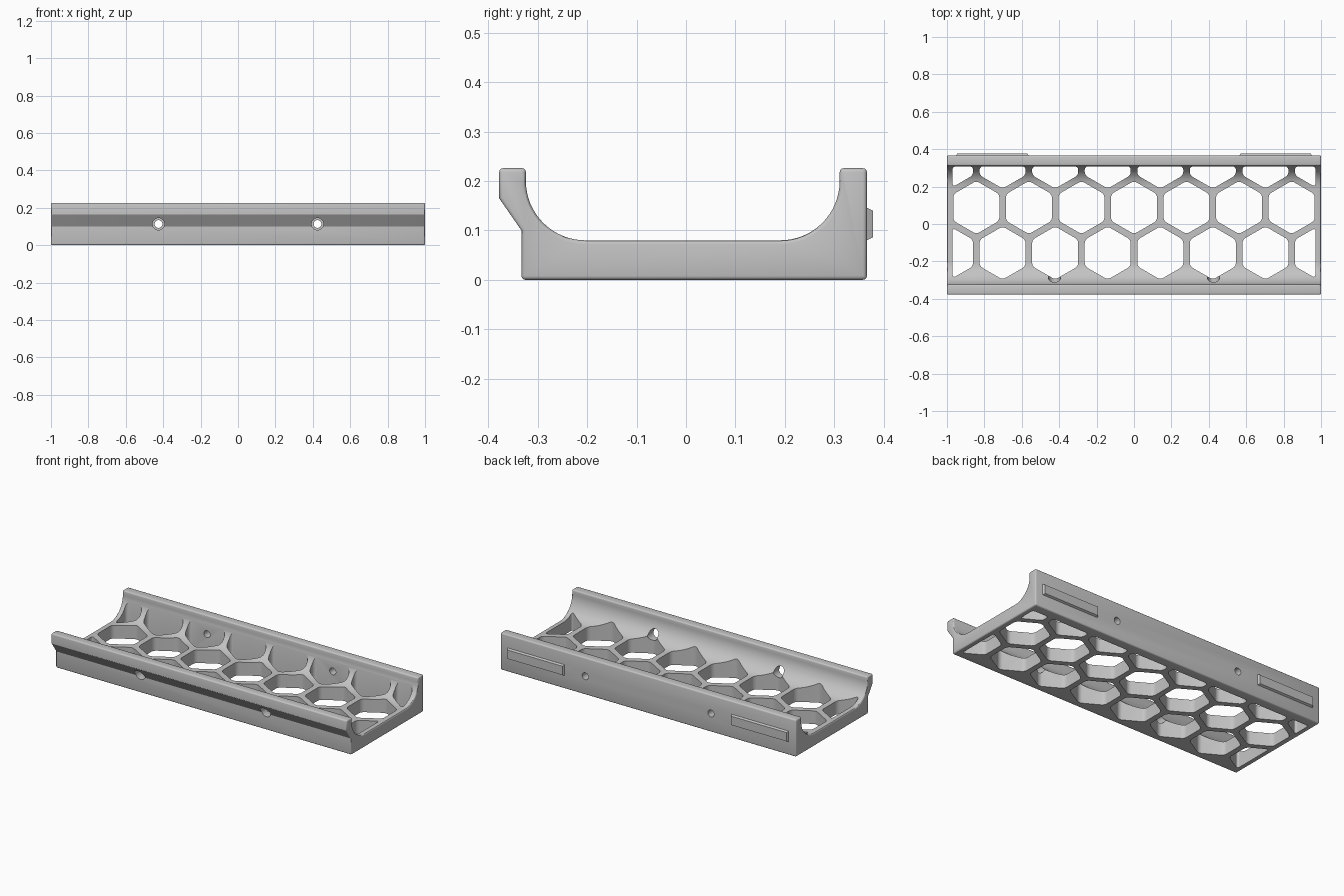
import bpy, bmesh
from math import sin, cos, pi, radians
from mathutils import Matrix, Vector

if "Cube" in bpy.data.objects:
    bpy.data.objects.remove(bpy.data.objects["Cube"])

grey = bpy.data.materials.new("plain grey")
grey.use_nodes = True
colour = (0.55, 0.55, 0.55, 1)
grey.diffuse_color = colour
grey.node_tree.nodes["Principled BSDF"].inputs["Base Color"].default_value = colour


def make_object(name, bm):
    bmesh.ops.recalc_face_normals(bm, faces=bm.faces)
    mesh = bpy.data.meshes.new(name)
    bm.to_mesh(mesh)
    bm.free()
    mesh.materials.append(grey)
    obj = bpy.data.objects.new(name, mesh)
    bpy.context.collection.objects.link(obj)
    return obj


def extrude_face(bm, face, vector):
    new = bmesh.ops.extrude_face_region(bm, geom=[face], use_keep_orig=True)["geom"]
    bmesh.ops.translate(bm, vec=vector, verts=[g for g in new if isinstance(g, bmesh.types.BMVert)])


def apply_modifiers(obj):
    bpy.ops.object.select_all(action='DESELECT')
    obj.select_set(True)
    bpy.context.view_layer.objects.active = obj
    for mod in list(obj.modifiers):
        bpy.ops.object.modifier_apply(modifier=mod.name)


def arc(cy, cz, r, start, end, steps=16):
    angles = [radians(start + (end - start) * i / steps) for i in range(steps + 1)]
    return [(cy + r * cos(a), cz + r * sin(a)) for a in angles]


# Cradle: channel profile swept along x
R = 0.12
profile = [(-0.333, 0), (0.366, 0), (0.366, 0.226), (0.311, 0.226)]
profile += arc(0.311 - R, 0.08 + R, R, 0, -90)
profile += arc(-0.324 + R, 0.08 + R, R, 270, 180)
profile += [(-0.324, 0.226), (-0.378, 0.226), (-0.378, 0.165), (-0.333, 0.1)]
bm = bmesh.new()
end_cap = bm.faces.new([bm.verts.new((-1, y, z)) for y, z in profile])
extrude_face(bm, end_cap, (2, 0, 0))
cradle = make_object("cradle", bm)
bevel = cradle.modifiers.new("soft edges", 'BEVEL')
bevel.width = 0.008
bevel.segments = 3
bevel.limit_method = 'ANGLE'
bevel.angle_limit = radians(42)
bevel.use_clamp_overlap = False
apply_modifiers(cradle)

# Honeycomb openings: rounded hexagons trimmed to a window
PITCH, HEX_R = 0.281, 0.142
LIMITS = [((0.97, 0, 0), (1, 0, 0)), ((-0.97, 0, 0), (-1, 0, 0)), ((0, 0.308, 0), (0, 1, 0))]


def add_hex(target, cx, cy):
    bm = bmesh.new()
    bm.faces.new([bm.verts.new((cx + HEX_R * sin(k * pi / 3), cy + HEX_R * cos(k * pi / 3), -0.1))
                  for k in range(6)])
    for co, no in LIMITS:
        bmesh.ops.bisect_plane(bm, geom=bm.verts[:] + bm.edges[:] + bm.faces[:],
                               plane_co=co, plane_no=no, clear_outer=True)
    bmesh.ops.bevel(bm, geom=bm.verts[:], offset=0.018, segments=5, profile=0.5, affect='VERTICES')
    bm.faces.ensure_lookup_table()
    extrude_face(bm, bm.faces[0], (0, 0, 0.5))
    temp = bpy.data.meshes.new("temp")
    bm.to_mesh(temp)
    bm.free()
    target.from_mesh(temp)
    bpy.data.meshes.remove(temp)


bm = bmesh.new()
for row in range(3):
    cy = -0.155 + row * PITCH * 0.866
    count = 7 if row == 1 else 8
    for i in range(count):
        add_hex(bm, (i - (count - 1) / 2) * PITCH, cy)
hex_cutter = make_object("hex_cutter", bm)

# Screw holes: wide in the front wall, narrow in the back wall
bm = bmesh.new()
for x in (-0.425, 0.425):
    for y, r in ((-0.4, 0.032), (0.4, 0.021)):
        bmesh.ops.create_cone(bm, cap_ends=True, segments=32, radius1=r, radius2=r, depth=0.36,
                              matrix=Matrix.Translation((x, y, 0.113)) @ Matrix.Rotation(pi / 2, 4, 'X'))
hole_cutter = make_object("hole_cutter", bm)

for cutter in (hex_cutter, hole_cutter):
    mod = cradle.modifiers.new("cut", 'BOOLEAN')
    mod.operation = 'DIFFERENCE'
    mod.solver = 'EXACT'
    mod.object = cutter
apply_modifiers(cradle)
for cutter in (hex_cutter, hole_cutter):
    bpy.data.objects.remove(cutter)
bpy.ops.object.shade_smooth_by_angle(angle=radians(30))

# Raised rails with sloped borders on the back wall
for side, name in ((1, "left_back_rail"), (-1, "right_back_rail")):
    bm = bmesh.new()
    bmesh.ops.create_cube(bm, size=1)
    for v in bm.verts:
        inset = 0.008 if v.co.y > 0 else 0
        v.co = Vector((side * 0.757 + v.co.x * 2 * (0.195 - inset),
                       0.378 if v.co.y > 0 else 0.362,
                       0.113 + v.co.z * 2 * (0.035 - inset)))
    make_object(name, bm)
